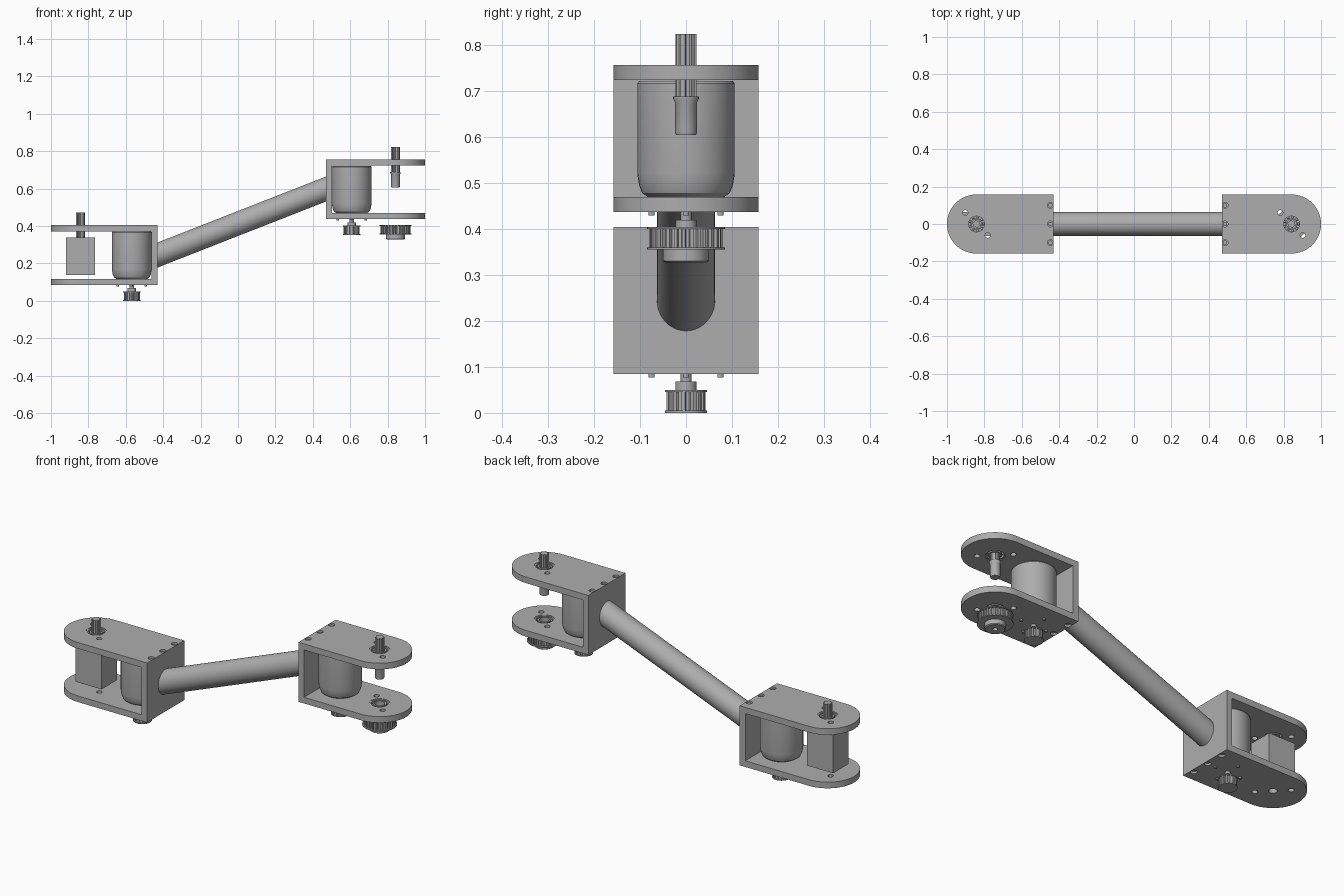
import bpy, bmesh
from math import sin, cos, pi, radians
from mathutils import Matrix, Vector

if "Cube" in bpy.data.objects:
    bpy.data.objects.remove(bpy.data.objects["Cube"], do_unlink=True)

grey = bpy.data.materials.new("machined grey")
grey.use_nodes = True
GREY = (0.42, 0.42, 0.42, 1)
grey.diffuse_color = GREY
grey.node_tree.nodes["Principled BSDF"].inputs["Base Color"].default_value = GREY


def finish(name, bm, smooth=True):
    bmesh.ops.recalc_face_normals(bm, faces=bm.faces)
    mesh = bpy.data.meshes.new(name)
    bm.to_mesh(mesh)
    bm.free()
    mesh.materials.append(grey)
    ob = bpy.data.objects.new(name, mesh)
    bpy.context.collection.objects.link(ob)
    if smooth:
        bpy.ops.object.select_all(action='DESELECT')
        ob.select_set(True)
        bpy.context.view_layer.objects.active = ob
        bpy.ops.object.shade_smooth_by_angle(angle=radians(30))
    return ob


def add_prism(bm, pts, z0, z1):
    face = bm.faces.new([bm.verts.new((x, y, z0)) for x, y in pts])
    ext = bmesh.ops.extrude_face_region(bm, geom=[face])["geom"]
    top = [v for v in ext if isinstance(v, bmesh.types.BMVert)]
    bmesh.ops.translate(bm, vec=(0, 0, z1 - z0), verts=top)


def add_lathe(bm, profile, x, y, z, seg=32, closed=False):
    """Spin (radius, height) points about a vertical axis."""
    verts = [bm.verts.new((x + r, y, z + h)) for r, h in profile]
    pairs = list(zip(verts, verts[1:])) + ([(verts[-1], verts[0])] if closed else [])
    edges = [bm.edges.new(p) for p in pairs]
    bmesh.ops.spin(bm, geom=verts + edges, cent=(x, y, z), axis=(0, 0, 1),
                   angle=2 * pi, steps=seg, use_merge=True)
    bmesh.ops.remove_doubles(bm, verts=bm.verts, dist=1e-5)


def add_disc(bm, r, x, y, z0, z1, seg=24):
    add_prism(bm, [(x + r * cos(2 * pi * i / seg), y + r * sin(2 * pi * i / seg))
                   for i in range(seg)], z0, z1)


def gear(n, r_in, r_out, x):
    pts = []
    for i in range(n):
        for f, r in ((0, r_in), (0.4, r_in), (0.5, r_out), (0.9, r_out)):
            a = 2 * pi * (i + f) / n
            pts.append((x + r * cos(a), r * sin(a)))
    return pts


def box(name, x0, x1, y, z0, z1):
    bm = bmesh.new()
    add_prism(bm, [(x0, -y), (x1, -y), (x1, y), (x0, y)], z0, z1)
    return finish(name, bm, False)


W, T, H, AXLE = 0.158, 0.033, 0.32, 0.842   # half width, plate, bracket height
DIAG = ((-0.06, 0.06), (0.06, -0.06))
CROSS = ((0.075, 0), (-0.075, 0), (0, 0.075), (0, -0.075))


def plate(name, wall, d, z, holes):
    """Round-ended plate with through holes given as (x, y, radius)."""
    cx = d * AXLE
    pts = [(wall, -W)]
    pts += [(cx + d * W * sin(pi * i / 32), -W * cos(pi * i / 32)) for i in range(33)]
    pts.append((wall, W))
    bm = bmesh.new()
    add_prism(bm, pts, z, z + T)
    ob = finish(name, bm, False)
    bm = bmesh.new()
    for x, y, r in holes:
        add_disc(bm, r, x, y, z - 0.01, z + T + 0.01)
    cutter = finish(name + "_cutter", bm, False)
    mod = ob.modifiers.new("holes", 'BOOLEAN')
    mod.operation, mod.solver, mod.object = 'DIFFERENCE', 'EXACT', cutter
    bpy.context.view_layer.objects.active = ob
    bpy.ops.object.modifier_apply(modifier=mod.name)
    bpy.data.objects.remove(cutter, do_unlink=True)
    bpy.context.view_layer.objects.active = ob
    bpy.ops.object.select_all(action='DESELECT')
    ob.select_set(True)
    bpy.ops.object.shade_smooth_by_angle(angle=radians(20))


def bearing(name, x, z):
    bm = bmesh.new()
    for r0, r1 in ((0.042, 0.05), (0.025, 0.033)):
        add_lathe(bm, [(r0, 0.002), (r1, 0.002), (r1, T - 0.002), (r0, T - 0.002)],
                  x, 0, z, closed=True)
    for i in range(9):
        a = 2 * pi * i / 9
        pos = Vector((x + 0.0375 * cos(a), 0.0375 * sin(a), z + T / 2))
        bmesh.ops.create_uvsphere(bm, u_segments=10, v_segments=8, radius=0.0075,
                                  matrix=Matrix.Translation(pos))
    finish(name, bm)


def pulley(name, x, z, h, r, teeth):
    """Toothed belt pulley between two thin flanges."""
    bm = bmesh.new()
    add_prism(bm, gear(teeth, r * 0.84, r * 0.93, x), z + 0.003, z + h - 0.003)
    for z0 in (z, z + h - 0.005):
        add_disc(bm, r, x, 0, z0, z0 + 0.005, 32)
    finish(name, bm)


def bracket(side, wall, d, z):
    cx, motor_x = d * AXLE, wall + d * 0.138
    top = z + H - T
    wall_mid = wall + d * 0.0165
    bolts = [(wall_mid, y, 0.016) for y in (-0.1, 0, 0.1)]
    pins = [(cx + x, y, 0.014) for x, y in DIAG]
    bore = 0.05 if d > 0 else 0.02

    # Bracket plates and wall
    plate(side + "_top_plate", wall, d, top, bolts + pins + [(cx, 0, 0.05)])
    plate(side + "_bottom_plate", wall, d, z, bolts + pins + [(cx, 0, bore)])
    box(side + "_wall", *sorted((wall, wall + d * T)), W, z + T, top)
    bearing(side + "_top_bearing", cx, top)
    if d > 0:
        bearing(side + "_bottom_bearing", cx, z)

    # Screws sunk in the plates and motor screws under the bottom plate
    bm = bmesh.new()
    for x, y, r in bolts:
        for z0 in (top, z + 0.008):
            add_disc(bm, 0.012, x, y, z0, z0 + T - 0.008, 12)
    for x, y in CROSS:
        add_disc(bm, 0.007, motor_x + x, y, z - 0.008, z + 0.01, 12)
    finish(side + "_screws", bm)

    # Motor with rounded lower rim
    bm = bmesh.new()
    add_lathe(bm, [(0, 0), (0.083, 0), (0.095, 0.008), (0.102, 0.025), (0.106, 0.05),
                   (0.106, 0.247), (0.102, 0.252), (0, 0.252)], motor_x, 0, z + T, 40)
    finish(side + "_motor", bm)

    # Motor shaft, hub and small pulley
    bm = bmesh.new()
    add_disc(bm, 0.012, motor_x, 0, z - 0.04, z + T)
    add_disc(bm, 0.023, motor_x, 0, z - 0.04, z - 0.017)
    finish(side + "_motor_hub", bm)
    pulley(side + "_motor_pulley", motor_x, z - 0.085, 0.05, 0.046, 14)

    # Splined axle with collar and lower stub
    bm = bmesh.new()
    add_prism(bm, gear(6, 0.018, 0.023, cx), z + 0.25, z + 0.387)
    add_lathe(bm, [(0, 0), (0.022, 0), (0.024, 0.008), (0.024, 0.07), (0.028, 0.078),
                   (0.028, 0.083), (0, 0.083)], cx, 0, z + 0.168, 24)
    finish(side + "_axle", bm)


bracket("right_end", -0.43, -1, 0.085)
bracket("left_end", 0.47, 1, 0.437)

# Gearbox block in the lower bracket
box("gearbox", -0.92, -0.765, 0.065, 0.138, 0.34)

# Large output pulley with bored hub under the upper bracket
pulley("output_pulley", AXLE, 0.355, 0.05, 0.085, 28)
bm = bmesh.new()
add_lathe(bm, [(0, 0.02), (0.012, 0.02), (0.012, 0), (0.045, 0), (0.05, 0.004),
               (0.05, 0.035), (0, 0.035)], AXLE, 0, 0.327)
finish("output_hub", bm)

# Slanted tube between the two walls, its ends flush with them
bm = bmesh.new()
bmesh.ops.create_cone(bm, cap_ends=True, segments=40, radius1=0.063, radius2=0.063,
                      depth=0.92, matrix=Matrix.Rotation(pi / 2, 4, 'Y'))
for v in bm.verts:
    v.co = (v.co.x + 0.02, v.co.y, v.co.z * 1.06 + 0.4215 + 0.392 * v.co.x)
finish("arm_tube", bm)
